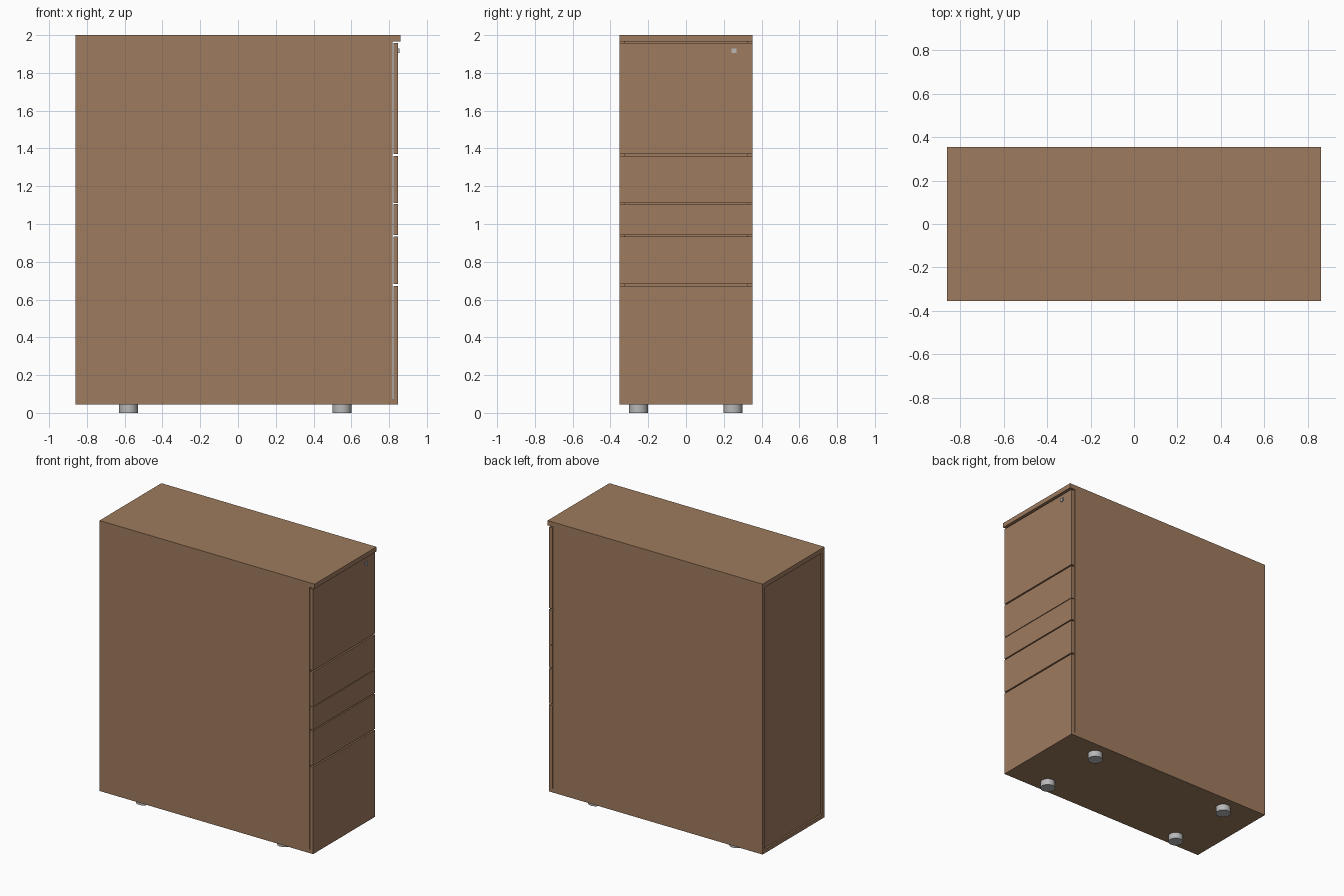
import bpy, bmesh
from mathutils import Matrix

if "Cube" in bpy.data.objects:
    bpy.data.objects.remove(bpy.data.objects["Cube"])


def material(name, rgb):
    m = bpy.data.materials.new(name)
    m.diffuse_color = (*rgb, 1)
    m.use_nodes = True
    m.node_tree.nodes["Principled BSDF"].inputs["Base Color"].default_value = m.diffuse_color
    return m


wood = material("brown wood", (0.345, 0.198, 0.112))
metal = material("grey metal", (0.48, 0.48, 0.48))


def finish(bm, name, mat):
    me = bpy.data.meshes.new(name)
    bm.to_mesh(me)
    bm.free()
    me.materials.append(mat)
    ob = bpy.data.objects.new(name, me)
    bpy.context.collection.objects.link(ob)
    return ob


def box(name, x, y, z, mat=wood):
    bm = bmesh.new()
    bmesh.ops.create_cube(bm, size=1)
    for v in bm.verts:
        for i, (lo, hi) in enumerate((x, y, z)):
            v.co[i] = lo if v.co[i] < 0 else hi
    return finish(bm, name, mat)


def cylinder(name, x, y, z0, z1, r, mat, sides=32):
    bm = bmesh.new()
    bmesh.ops.create_cone(bm, cap_ends=True, segments=sides, radius1=r, radius2=r,
                          depth=z1 - z0, matrix=Matrix.Translation((x, y, (z0 + z1) / 2)))
    for f in bm.faces:
        f.smooth = len(f.verts) == 4
    for e in bm.edges:
        e.smooth = all(f.smooth for f in e.link_faces)
    return finish(bm, name, mat)


L, W, T = 0.86, 0.353, 0.027      # half length, half width, board thickness
FLOOR, TOP = 0.045, 1.966         # underside of carcass, underside of top board
BODY, FACE = 0.818, 0.848         # carcass front edge, drawer face

# carcass: top, sides, bottom and recessed back
box("top_board", (-L, L), (-W, W), (TOP, 2.0))
box("side_panel_near", (-L, BODY), (-W, -W + T), (FLOOR, TOP))
box("side_panel_far", (-L, BODY), (W - T, W), (FLOOR, TOP))
box("bottom_board", (-L, FACE), (-W, W), (FLOOR, 0.072))
box("back_panel", (-L + 0.012, -L + 0.03), (-W + T, W - T), (0.072, TOP))

# drawer fronts, separated by narrow open gaps
fronts = [(0.072, 0.672), (0.682, 0.934), (0.942, 1.106), (1.111, 1.361), (1.371, 1.957)]
for i, z in enumerate(fronts):
    box(f"drawer_front_{i + 1}", (BODY + 0.004, FACE), (-W, W), z)

# lock
box("lock", (FACE - 0.005, FACE + 0.006), (0.242, 0.267), (1.904, 1.929), metal)

# feet
for x in (-0.58, 0.55):
    for y in (-0.252, 0.248):
        cylinder("foot", x, y, 0, FLOOR + 0.005, 0.05, metal)
